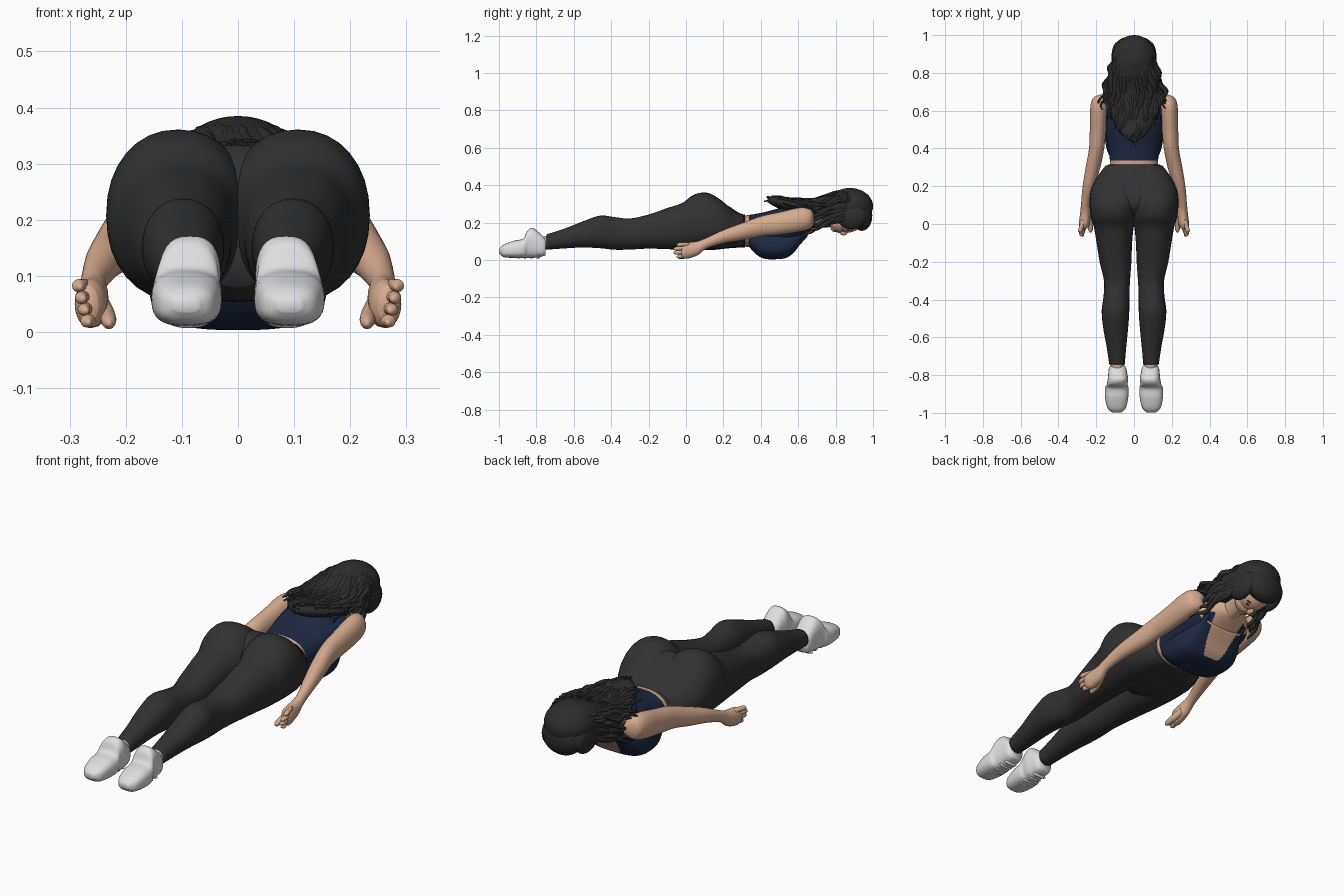
import bpy, bmesh, math, random
from mathutils import Vector

random.seed(4)


def material(name, rgb):
    m = bpy.data.materials.new(name)
    m.diffuse_color = (*rgb, 1)
    return m


SKIN = material("skin", (0.68, 0.41, 0.275))
PANTS = material("charcoal_fabric", (0.032, 0.032, 0.032))
HAIR = material("black_hair", (0.026, 0.026, 0.026))
NAVY = material("navy_fabric", (0.014, 0.022, 0.058))
WHITE = material("white_shoe", (0.74, 0.74, 0.75))
LIP = material("lip_pink", (0.50, 0.20, 0.16))


def sample(secs, t):
    """Catmull-Rom point at t in 0..1 through a list of tuples."""
    n = len(secs) - 1
    i = min(int(t * n), n - 1)
    f = t * n - i
    a, b, c, d = (secs[max(0, min(n, i + k))] for k in (-1, 0, 1, 2))
    return [0.5 * (2 * q + (r - p) * f + (2 * p - 5 * q + 4 * r - s) * f * f
                   + (3 * q - p - 3 * r + s) * f ** 3) for p, q, r, s in zip(a, b, c, d)]


def finish(bm, name, mats, mirror, rule):
    bmesh.ops.recalc_face_normals(bm, faces=bm.faces)
    for f in bm.faces:
        f.smooth = True
        if rule:
            f.material_index = rule(f.calc_center_median())
    me = bpy.data.meshes.new(name)
    bm.to_mesh(me)
    bm.free()
    ob = bpy.data.objects.new(name, me)
    bpy.context.collection.objects.link(ob)
    for m in mats:
        me.materials.append(m)
    if mirror:
        ob.modifiers.new("mirror", 'MIRROR').use_mirror_merge = False
    return ob


def loft(name, secs, mats, steps=40, sides=32, p=2.0, mirror=False, rule=None):
    """Skin along y through (y, centre x, centre z, radius x, radius z)."""
    bm = bmesh.new()
    rings = []
    for k in range(steps + 1):
        y, cx, cz, rx, rz = sample(secs, k / steps)
        ring = []
        for j in range(sides):
            c, s = math.cos(2 * math.pi * j / sides), math.sin(2 * math.pi * j / sides)
            ring.append(bm.verts.new((cx + rx * math.copysign(abs(c) ** (2 / p), c), y,
                                      cz + rz * math.copysign(abs(s) ** (2 / p), s))))
        rings.append(ring)
    for a, b in zip(rings, rings[1:]):
        for j in range(sides):
            k = (j + 1) % sides
            bm.faces.new((a[j], a[k], b[k], b[j]))
    bm.faces.new(rings[0])
    bm.faces.new(rings[-1])
    return finish(bm, name, mats, mirror, rule)


def ball(name, loc, size, mat, mirror=False):
    bm = bmesh.new()
    bmesh.ops.create_uvsphere(bm, u_segments=32, v_segments=20, radius=1)
    for v in bm.verts:
        v.co = Vector([l + s * c for l, s, c in zip(loc, size, v.co)])
    return finish(bm, name, [mat], mirror, None)


# Leggings: one leg with its buttock, mirrored, and a filled pelvis
loft("legging_leg", [
    (.31, .065, .155, .085, .08), (.25, .082, .167, .112, .10), (.18, .101, .193, .127, .133),
    (.11, .106, .208, .129, .152), (.04, .108, .202, .121, .146), (-.02, .107, .18, .105, .125),
    (-.10, .104, .168, .094, .110), (-.20, .098, .152, .084, .091), (-.30, .090, .139, .069, .083),
    (-.38, .093, .142, .068, .087), (-.46, .098, .150, .073, .087), (-.55, .097, .137, .066, .070),
    (-.65, .093, .115, .052, .053), (-.745, .090, .096, .041, .041)],
    [PANTS], steps=80, p=2.15, mirror=True)
loft("legging_pelvis", [
    (.315, 0, .155, .138, .087), (.28, 0, .16, .158, .094), (.23, 0, .175, .182, .112),
    (.16, 0, .19, .200, .135), (.10, 0, .192, .19, .138), (.04, 0, .17, .15, .11),
    (-.01, 0, .14, .05, .06)],
    [PANTS], p=2.2)

# Ankles and shoes
loft("ankle", [(-.73, .09, .094, .036, .036), (-.76, .088, .09, .034, .036),
               (-.80, .086, .085, .036, .04)], [SKIN], steps=8, mirror=True)
loft("shoe", [
    (-.999, .092, .048, .022, .012), (-.975, .092, .049, .048, .033), (-.92, .092, .057, .061, .046),
    (-.87, .091, .063, .062, .052), (-.848, .089, .084, .055, .073), (-.82, .085, .091, .054, .080),
    (-.79, .086, .083, .050, .068), (-.765, .087, .074, .046, .054), (-.75, .087, .070, .038, .044)],
    [WHITE], p=2.7, mirror=True)
for k in range(4):
    ball("shoe_lace", (.088, -.79 - .035 * k, .018), (.036, .009, .011), WHITE, True)


# Torso with a cropped top: bare waist, scooped neck and straps
def top_rule(c):
    x = abs(c.x)
    if c.y < .338:
        return 0
    if c.z < .18:
        edge = .555 + 60 * max(0, x - .035) ** 2
    else:
        edge = .60 + 4 * x * x
    return 1 if c.y < edge and (c.y < .64 or x < .125) else 0


loft("torso", [
    (.28, 0, .155, .125, .08), (.34, 0, .155, .128, .086), (.42, 0, .158, .140, .098),
    (.50, 0, .170, .155, .106), (.58, 0, .185, .168, .095), (.63, 0, .20, .160, .078),
    (.68, 0, .212, .112, .060), (.72, 0, .22, .055, .045)],
    [SKIN, NAVY], steps=140, sides=96, p=2.3, rule=top_rule)
loft("bust", [
    (.338, 0, .12, .118, .050), (.375, 0, .100, .137, .070), (.42, 0, .083, .150, .076),
    (.48, 0, .080, .157, .076), (.535, 0, .084, .155, .073), (.575, 0, .102, .145, .064),
    (.61, 0, .132, .130, .050), (.65, 0, .165, .11, .04)],
    [SKIN, NAVY], steps=140, sides=128, p=2.9, rule=top_rule)
loft("shoulder_strap", [(.55, .112, .165, .016, .112), (.59, .110, .182, .016, .093),
                        (.63, .108, .196, .016, .072), (.668, .105, .207, .013, .050)],
     [NAVY], p=3, mirror=True)

# Arms, palms and fingers
loft("arm", [
    (.685, .160, .22, .022, .025), (.665, .178, .22, .040, .050), (.61, .186, .216, .046, .064),
    (.50, .191, .196, .043, .060), (.40, .198, .180, .040, .054), (.30, .217, .152, .039, .046),
    (.20, .240, .125, .032, .036), (.11, .257, .090, .023, .029), (.06, .258, .062, .027, .038),
    (.00, .263, .050, .028, .043), (-.025, .267, .050, .018, .032)],
    [SKIN], steps=60, mirror=True)
for k in range(4):
    z, tip = .083 - .021 * k, (-.05, -.066, -.066, -.05)[k]
    x = .283 - .005 * k
    loft("finger", [(.02, x - .014, z, .012, .011), (-.03, x, z, .012, .0115),
                    (tip + .01, x + .001, z - .002, .010, .010), (tip, x - .002, z - .003, .004, .004)],
         [SKIN], steps=12, sides=12, mirror=True)
loft("thumb", [(.06, .245, .05, .016, .018), (.01, .233, .028, .015, .017),
               (-.03, .230, .018, .012, .013), (-.045, .230, .016, .004, .005)],
     [SKIN], steps=12, sides=12, mirror=True)

# Neck, head and face (the face looks down)
loft("neck", [(.64, 0, .205, .075, .05), (.70, 0, .215, .052, .05), (.76, 0, .235, .050, .054),
              (.83, 0, .26, .055, .06)], [SKIN], steps=20)
ball("head", (0, .865, .255), (.084, .10, .108), SKIN)
ball("jaw", (0, .82, .205), (.060, .052, .058), SKIN)
ball("chin", (0, .795, .172), (.026, .022, .022), SKIN)
ball("nose", (0, .842, .147), (.012, .022, .015), SKIN)
ball("lips", (0, .815, .152), (.021, .008, .007), LIP)
ball("eye", (.033, .868, .160), (.013, .005, .006), HAIR, True)
ball("eyebrow", (.036, .885, .163), (.019, .003, .006), HAIR, True)

# Hair cap, hairline and long mass over the back
ball("hair_cap", (0, .876, .288), (.117, .124, .097), HAIR)
ball("hair_crown", (0, .940, .238), (.100, .056, .082), HAIR)
ball("hair_side", (.085, .885, .235), (.034, .080, .070), HAIR, True)
MASS = [(.91, 0, .31, .09, .060), (.85, 0, .300, .122, .080), (.78, 0, .292, .128, .070),
        (.70, 0, .278, .145, .054), (.62, 0, .283, .135, .042), (.54, 0, .297, .108, .036),
        (.48, 0, .312, .070, .030), (.435, 0, .322, .015, .012)]
loft("hair_mass", MASS, [HAIR])

# Wavy locks that follow the surface of the mass
for i in range(34):
    u = -1 + 2 * (i + .5) / 34
    end = (1 - .42 * abs(u) ** 1.5) * random.uniform(.86, 1)
    ph, r = random.uniform(0, 6.28), random.uniform(.009, .014)
    pts = []
    for k in range(19):
        f = k / 18
        y, _, cz, rx, rz = sample(MASS, .08 + (end - .08) * f)
        w = .003 + .012 * f
        thin = r * (1 - .75 * f ** 4) * min(1, .3 + 3 * f)
        pts.append((y - .02 * f ** 3, u * rx * (1 + .15 * f) + u * .02 * f ** 2 + w * math.sin(18 * f + ph),
                    cz + rz * .86 * math.sqrt(1 - u * u) + w * .8 * math.cos(15 * f + ph) - .008 * f,
                    thin, thin))
    loft("hair_lock", pts, [HAIR], steps=44, sides=8)

# Curls falling past the cheeks and over the shoulders
for side in (-1, 1):
    for i in range(8):
        ph, drop = random.uniform(0, 6.28), .12 * i / 7
        length = random.uniform(.20, .27)
        pts = []
        for k in range(13):
            f = k / 12
            r = .015 * (1 - .75 * f ** 3)
            pts.append((.87 - length * f,
                        side * (.095 + .066 * f + .012 * f * math.sin(13 * f + ph)),
                        .29 - drop * .5 - (.01 + drop * .6) * f + .012 * f * math.cos(12 * f + ph),
                        r, r))
        loft("shoulder_curl", pts, [HAIR], steps=30, sides=8)
